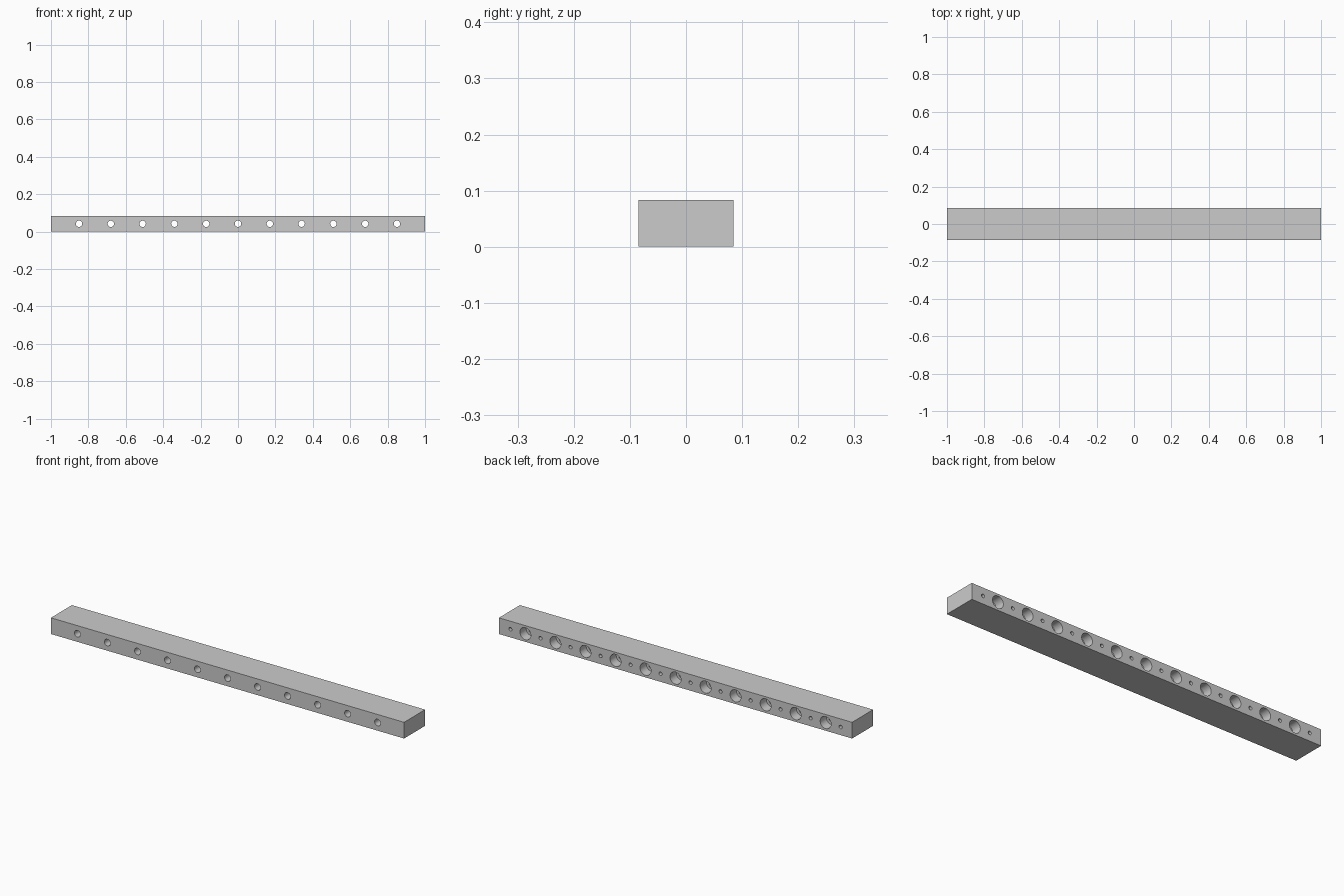
import bpy, bmesh, math
from mathutils import Matrix

if "Cube" in bpy.data.objects:
    bpy.data.objects.remove(bpy.data.objects["Cube"])

HALF_W, HEIGHT, PITCH = 0.085, 0.083, 0.17
MID_Z = HEIGHT / 2


def add_hole(bm, x, profile, sides=24):
    """Closed round cutter along y; profile is a list of (y, radius)."""
    rings = []
    for y, r in profile:
        rings.append([bm.verts.new((x + r * math.cos(a), y, MID_Z + r * math.sin(a)))
                      for a in (2 * math.pi * i / sides for i in range(sides))])
    for a, b in zip(rings, rings[1:]):
        for i in range(sides):
            j = (i + 1) % sides
            bm.faces.new((a[i], a[j], b[j], b[i]))
    bm.faces.new(rings[0])
    bm.faces.new(rings[-1])


def make_object(name, bm):
    bmesh.ops.recalc_face_normals(bm, faces=bm.faces)
    mesh = bpy.data.meshes.new(name)
    bm.to_mesh(mesh)
    bm.free()
    obj = bpy.data.objects.new(name, mesh)
    bpy.context.collection.objects.link(obj)
    return obj


# Rectangular bar
bm = bmesh.new()
bmesh.ops.create_cube(bm, size=1, matrix=Matrix.Translation((0, 0, MID_Z))
                      @ Matrix.Diagonal((2, 2 * HALF_W, HEIGHT, 1)))
bar = make_object("drilled_bar", bm)

# Counterbored through holes, with small blind holes between them at the back
bm = bmesh.new()
for i in range(11):
    add_hole(bm, (i - 5) * PITCH,
             [(-0.1, 0.017), (HALF_W - 0.05, 0.017), (HALF_W - 0.05, 0.031), (0.1, 0.031)])
for i in range(12):
    add_hole(bm, (i - 5.5) * PITCH, [(HALF_W - 0.06, 0.009), (0.1, 0.009)], 16)
cutter = make_object("hole_cutter", bm)
cutter.hide_render = True

# Drill the bar, then remove the cutter
mod = bar.modifiers.new("holes", 'BOOLEAN')
mod.operation = 'DIFFERENCE'
mod.solver = 'EXACT'
mod.object = cutter
bpy.context.view_layer.objects.active = bar
bar.select_set(True)
cutter.select_set(False)
bpy.ops.object.modifier_apply(modifier=mod.name)
bpy.data.objects.remove(cutter, do_unlink=True)
bpy.ops.object.shade_smooth_by_angle(angle=math.radians(30))
